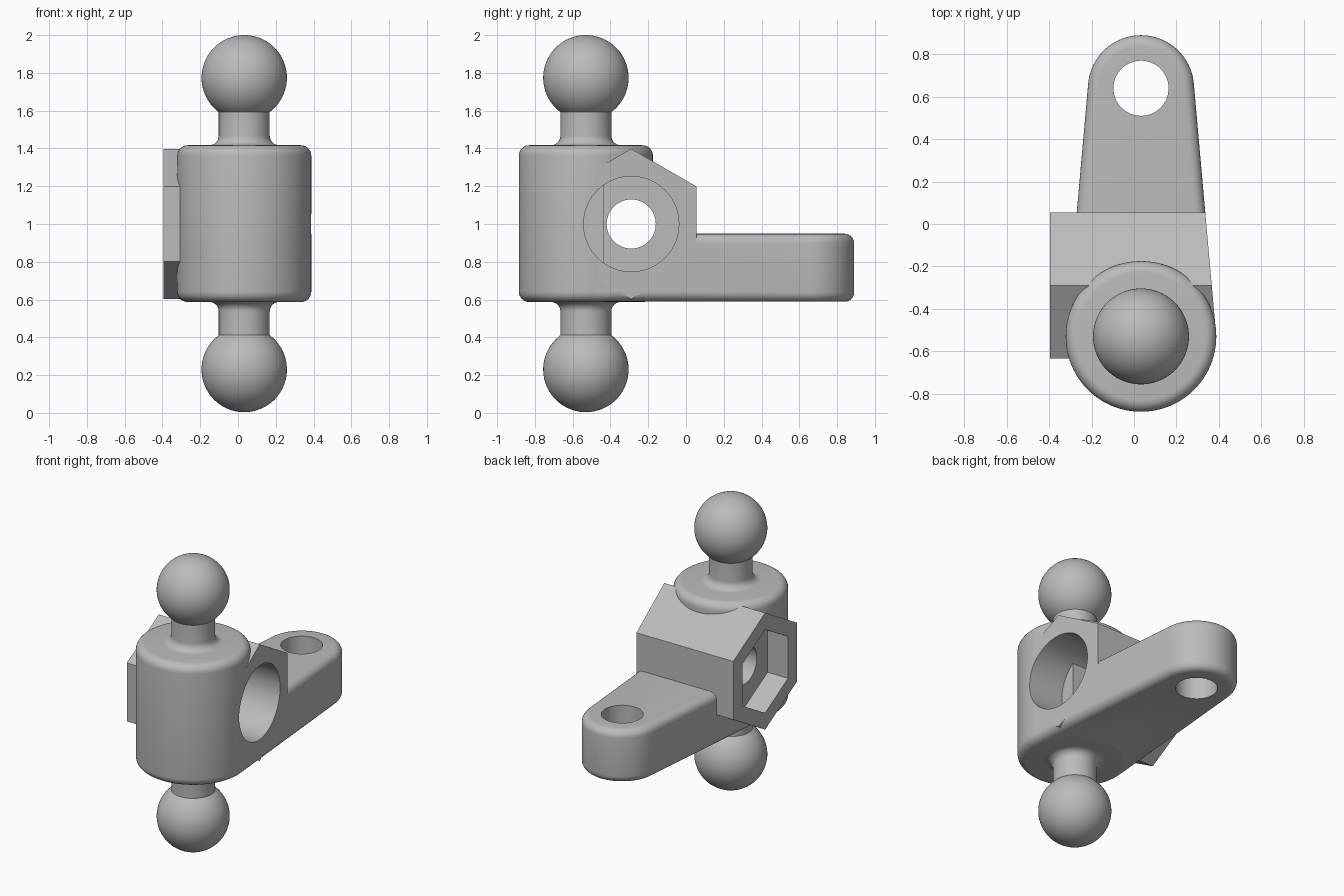
import bpy, bmesh
from math import sin, cos, pi, asin, sqrt
from mathutils import Vector, Matrix

if "Cube" in bpy.data.objects:
    bpy.data.objects.remove(bpy.data.objects["Cube"])

grey = bpy.data.materials.new("plain grey")
grey.use_nodes = True
grey.diffuse_color = (0.5, 0.5, 0.5, 1)
grey.node_tree.nodes["Principled BSDF"].inputs["Base Color"].default_value = (0.5, 0.5, 0.5, 1)

CX, CY, ARM_Y, MID = 0.033, -0.53, 0.64, 1.002   # post axis, arm eye, mid height
BODY_R, ARM_R = 0.355, 0.25
HEX_Y, HEX_Z, LEFT = -0.29, 1.0, -0.395          # cross bolt axis and housing end


def make(name, bm):
    bmesh.ops.recalc_face_normals(bm, faces=bm.faces)
    mesh = bpy.data.meshes.new(name)
    bm.to_mesh(mesh)
    bm.free()
    mesh.materials.append(grey)
    ob = bpy.data.objects.new(name, mesh)
    bpy.context.collection.objects.link(ob)
    return ob


def extrude(name, pts, offset, bevel=0):
    """Closed outline pushed along offset, with optional rounded end rims."""
    bm = bmesh.new()
    base = bm.faces.new([bm.verts.new(p) for p in pts])
    top = bmesh.ops.extrude_face_region(bm, geom=[base], use_keep_orig=True)["geom"]
    bmesh.ops.translate(bm, vec=offset, verts=[v for v in top if isinstance(v, bmesh.types.BMVert)])
    bmesh.ops.recalc_face_normals(bm, faces=bm.faces)
    if bevel:
        rims = [e for e in bm.edges if any(len(f.verts) > 4 for f in e.link_faces)]
        bmesh.ops.bevel(bm, geom=rims, offset=bevel, segments=6, profile=0.5, affect='EDGES')
    return make(name, bm)


def lathe(name, profile, steps=96):
    """Profile of (radius, height), spun around the post axis."""
    bm = bmesh.new()
    vs = [bm.verts.new((CX + r, CY, z)) for r, z in profile]
    edges = [bm.edges.new(p) for p in zip(vs, vs[1:])]
    bmesh.ops.spin(bm, geom=vs + edges, cent=(CX, CY, 0), axis=(0, 0, 1),
                   angle=2 * pi, steps=steps, use_merge=True)
    bmesh.ops.remove_doubles(bm, verts=bm.verts, dist=1e-5)
    return make(name, bm)


def arc(cx, cy, r, a0, a1, n):
    return [(cx + r * cos(a0 + (a1 - a0) * i / n), cy + r * sin(a0 + (a1 - a0) * i / n))
            for i in range(n + 1)]


def ring(x, r, n, phase=0):
    """Regular polygon across the bolt axis."""
    return [(x, HEX_Y + r * sin(phase + 2 * pi * i / n), HEX_Z + r * cos(phase + 2 * pi * i / n))
            for i in range(n)]


def boolean(ob, other, operation):
    mod = ob.modifiers.new(operation, 'BOOLEAN')
    mod.object, mod.operation, mod.solver = other, operation, 'EXACT'
    bpy.context.view_layer.update()
    graph = bpy.context.evaluated_depsgraph_get()
    mesh = bpy.data.meshes.new_from_object(ob.evaluated_get(graph))
    ob.modifiers.clear()
    ob.data = mesh
    bpy.data.objects.remove(other)


# Upright round post with rounded rims
half = 0.415
rim = 0.055
body = lathe("body", [(0, MID - half)]
             + arc(BODY_R - rim, MID - half + rim, rim, -pi / 2, 0, 7)
             + arc(BODY_R - rim, MID + half - rim, rim, 0, pi / 2, 7) + [(0, MID + half)])

# Tapered arm, tangent to the post and to its rounded end
t = asin((BODY_R - ARM_R) / (ARM_Y - CY))
inset = 0.0015
outline = (arc(CX, CY, BODY_R - inset, pi - t, 2 * pi + t, 60)
           + arc(CX, ARM_Y, ARM_R, t, pi - t, 48))
arm = extrude("arm", [(x, y, MID - half + inset) for x, y in outline], (0, 0, 0.36), 0.05)

# Hexagonal housing, trimmed on its left to follow the tapered flank
housing = extrude("hex_housing", ring(LEFT, 0.398, 6), (1, 0, 0))
flank = arc(CX, CY, BODY_R - inset, -pi / 2, t, 40) + [(CX + ARM_R * cos(t), ARM_Y + ARM_R * sin(t))]
trim = [(LEFT - 0.1, CY - BODY_R)] + flank + [(LEFT - 0.1, ARM_Y)]
boolean(housing, extrude("trim", [(x, y, 0.3) for x, y in trim], (0, 0, 1.5)), 'INTERSECT')

boolean(body, arm, 'UNION')
boolean(body, housing, 'UNION')

# Arm eye, bolt hole, round counterbore and hexagonal nut pocket
eye = [(x, y, 0.3) for x, y in arc(CX, ARM_Y, 0.13, 0, 2 * pi, 64)[:-1]]
for cutter in (extrude("eye_cut", eye, (0, 0, 1)),
               extrude("bolt_cut", ring(-0.6, 0.13, 64), (1.2, 0, 0)),
               extrude("bore_cut", ring(-0.08, 0.252, 96), (0.7, 0, 0)),
               extrude("nut_cut", ring(LEFT - 0.1, 0.285, 6), (0.255, 0, 0))):
    boolean(body, cutter, 'DIFFERENCE')

# Square core pin seen inside the counterbore
s = 0.095
core = extrude("core_pin", [(CX + a * s, CY + b * s, MID - 0.36)
                            for a, b in ((-1, -1), (1, -1), (1, 1), (-1, 1))], (0, 0, 0.72))

# Ball studs above and below, with filleted necks
R, NECK, FIL = 0.226, 0.135, 0.05
ball_z = 2 - R - MID
a0 = -asin(sqrt(R * R - NECK * NECK) / R)
stud = ([(0, half - 0.02), (NECK + FIL, half - 0.02)]
        + arc(NECK + FIL, half + FIL, FIL, 1.5 * pi, pi, 8)
        + arc(0, ball_z, R, a0, pi / 2, 40))
parts = [body, core]
for name, side in (("upper_ball_stud", 1), ("lower_ball_stud", -1)):
    parts.append(lathe(name, [(max(r, 0), MID + side * z) for r, z in stud]))

# Smooth rounded surfaces, keep hard edges
bpy.ops.object.select_all(action='DESELECT')
for ob in parts:
    ob.select_set(True)
bpy.context.view_layer.objects.active = body
bpy.ops.object.shade_smooth_by_angle(angle=pi / 6)
